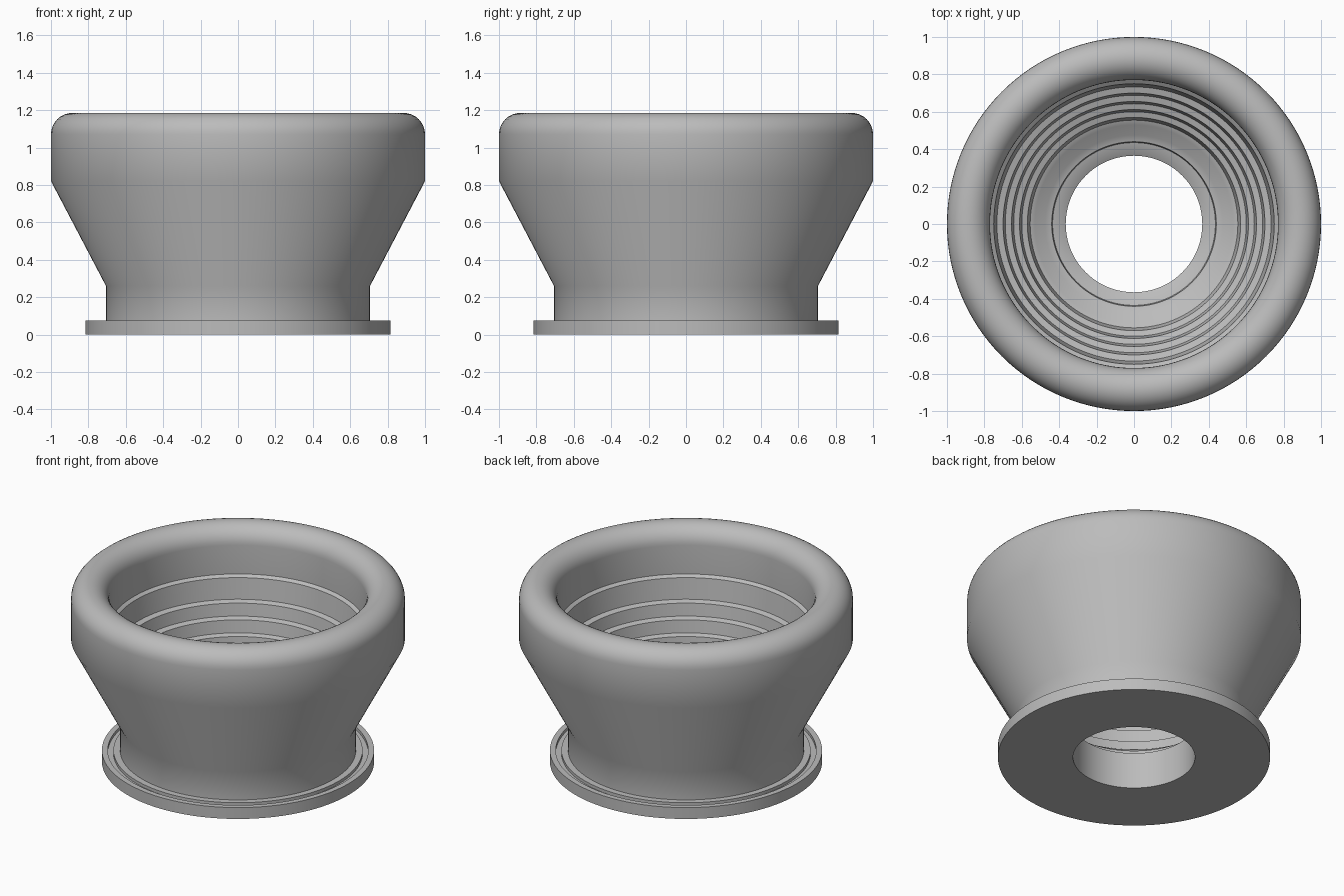
import bpy
import math

SEGMENTS = 128

cube = bpy.data.objects.get("Cube")
if cube:
    bpy.data.objects.remove(cube, do_unlink=True)

grey = bpy.data.materials.new("plain grey")
grey.use_nodes = True
GREY = (0.5, 0.5, 0.5, 1)
grey.diffuse_color = GREY
grey.node_tree.nodes["Principled BSDF"].inputs["Base Color"].default_value = GREY


def lathe(name, profile):
    """Spin a closed (radius, height) profile around z."""
    n = len(profile)
    verts, faces = [], []
    for s in range(SEGMENTS):
        a = 2 * math.pi * s / SEGMENTS
        verts += [(r * math.cos(a), r * math.sin(a), z) for r, z in profile]
        t = (s + 1) % SEGMENTS
        for i in range(n):
            j = (i + 1) % n
            faces.append((s * n + i, t * n + i, t * n + j, s * n + j))
    mesh = bpy.data.meshes.new(name)
    mesh.from_pydata(verts, [], faces)
    mesh.materials.append(grey)
    obj = bpy.data.objects.new(name, mesh)
    bpy.context.collection.objects.link(obj)
    bpy.ops.object.select_all(action='DESELECT')
    obj.select_set(True)
    bpy.context.view_layer.objects.active = obj
    bpy.ops.object.shade_smooth_by_angle(angle=math.radians(30))
    return obj


# Base flange with a shallow ring groove on top
lathe("base_flange", [
    (0.365, 0), (0.815, 0), (0.815, 0.075), (0.78, 0.075), (0.78, 0.055),
    (0.746, 0.055), (0.746, 0.075), (0.365, 0.075)])

# Flared body: neck, cone, rounded lip, then the stepped bore
lip = [(0.885 + 0.115 * math.cos(a), 1.07 + 0.115 * math.sin(a))
       for a in (math.pi * i / 16 for i in range(17))]
outside = [(0.365, 0.07), (0.706, 0.07), (0.706, 0.26), (1, 0.82)]
# Each pair is the outer and inner edge of one ledge
ledges = [
    (0.77, 0.88), (0.75, 0.865),
    (0.733, 0.73), (0.70, 0.72),
    (0.688, 0.64), (0.655, 0.63),
    (0.643, 0.55), (0.612, 0.54),
    (0.60, 0.45), (0.57, 0.44),
    (0.555, 0.37), (0.53, 0.36)]
throat = [(0.475, 0.31), (0.44, 0.30), (0.435, 0.27), (0.40, 0.26), (0.365, 0.24)]
lathe("flared_body", outside + lip + ledges + throat)
